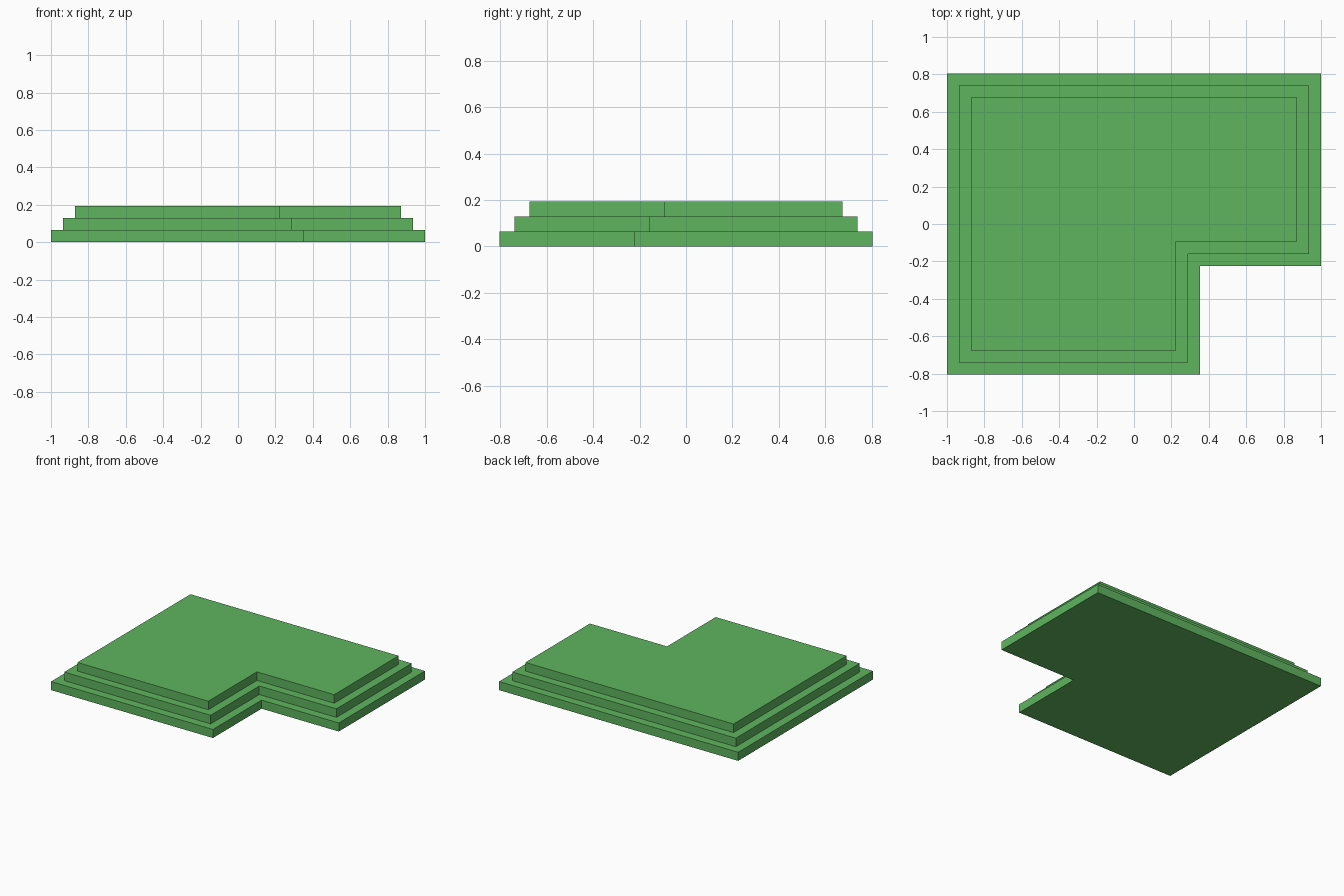
import bpy
import bmesh

if "Cube" in bpy.data.objects:
    bpy.data.objects.remove(bpy.data.objects["Cube"])

STEP = 0.0648          # height and setback of every tier
X, Y = 1.0, 0.805      # half extents of the lowest tier
NX, NY = 0.354, -0.224 # inner corner of the notch

green = bpy.data.materials.new("leaf green")
green.diffuse_color = (0.114, 0.46, 0.114, 1.0)
green.use_nodes = True
green.node_tree.nodes["Principled BSDF"].inputs["Base Color"].default_value = green.diffuse_color


def l_tier(name, inset, z0, z1):
    """Extrude an L-shaped outline, moved inwards by inset."""
    x, y = X - inset, Y - inset
    nx, ny = NX - inset, NY + inset
    outline = [(-x, -y), (nx, -y), (nx, ny), (x, ny), (x, y), (-x, y)]
    bm = bmesh.new()
    base = bm.faces.new([bm.verts.new((px, py, z0)) for px, py in outline])
    ext = bmesh.ops.extrude_face_region(bm, geom=[base], use_keep_orig=True)
    top = [v for v in ext["geom"] if isinstance(v, bmesh.types.BMVert)]
    bmesh.ops.translate(bm, verts=top, vec=(0, 0, z1 - z0))
    bmesh.ops.recalc_face_normals(bm, faces=bm.faces)
    mesh = bpy.data.meshes.new(name)
    bm.to_mesh(mesh)
    bm.free()
    mesh.materials.append(green)
    obj = bpy.data.objects.new(name, mesh)
    bpy.context.collection.objects.link(obj)


# Three stacked terraces, each set back by one step
for i, name in enumerate(("lower_tier", "middle_tier", "upper_tier")):
    l_tier(name, i * STEP, i * STEP, (i + 1) * STEP)
